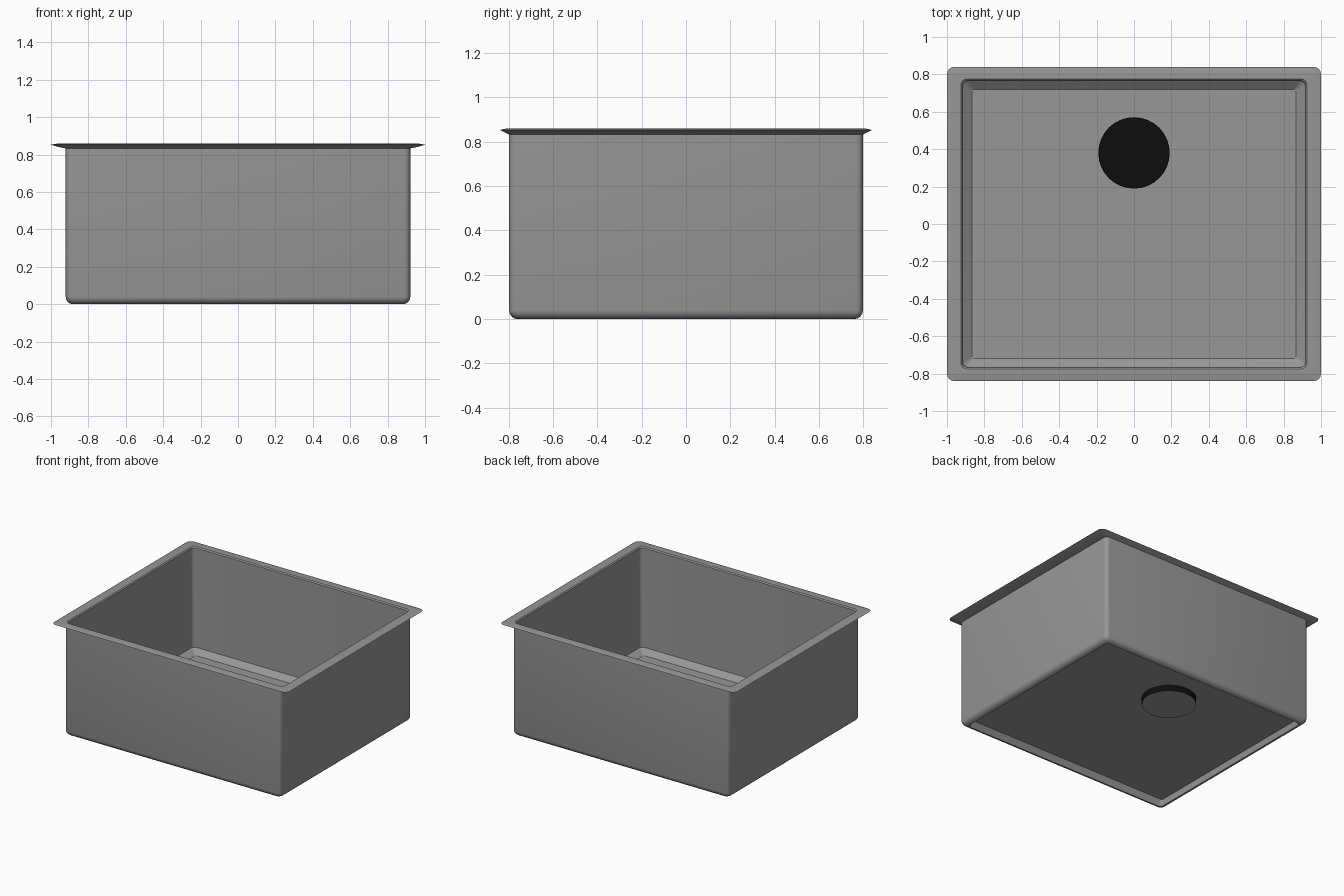
import bpy, bmesh, math

if "Cube" in bpy.data.objects:
    bpy.data.objects.remove(bpy.data.objects["Cube"])


def material(name, rgb):
    m = bpy.data.materials.new(name)
    m.diffuse_color = (*rgb, 1)
    m.use_nodes = True
    m.node_tree.nodes["Principled BSDF"].inputs["Base Color"].default_value = m.diffuse_color
    return m


steel = material("grey steel", (0.31, 0.31, 0.315))
black = material("drain black", (0.004, 0.004, 0.004))


def rounded_ring(bm, hx, hy, r, z, steps=4):
    """Rounded rectangle of vertices, counter-clockwise."""
    ring = []
    for k, (sx, sy) in enumerate([(1, 1), (-1, 1), (-1, -1), (1, -1)]):
        for i in range(steps + 1):
            a = math.pi / 2 * (k + i / steps)
            ring.append(bm.verts.new((sx * (hx - r) + r * math.cos(a),
                                      sy * (hy - r) + r * math.sin(a), z)))
    return ring


def circle_ring(bm, r, z, cx=0.0, cy=0.38, n=32):
    return [bm.verts.new((cx + r * math.cos(2 * math.pi * i / n),
                          cy + r * math.sin(2 * math.pi * i / n), z)) for i in range(n)]


def bridge(bm, a, b):
    n = len(a)
    return [bm.faces.new((a[i], a[(i + 1) % n], b[(i + 1) % n], b[i])) for i in range(n)]


def ring_edges(bm, ring):
    return [bm.edges.get((ring[i], ring[i - 1])) for i in range(len(ring))]


def finish(bm, name, mats):
    bmesh.ops.recalc_face_normals(bm, faces=bm.faces[:])
    me = bpy.data.meshes.new(name)
    bm.to_mesh(me)
    bm.free()
    ob = bpy.data.objects.new(name, me)
    bpy.context.collection.objects.link(ob)
    for m in mats:
        me.materials.append(m)
    bpy.ops.object.select_all(action='DESELECT')
    ob.select_set(True)
    bpy.context.view_layer.objects.active = ob
    bpy.ops.object.shade_smooth_by_angle(angle=math.radians(30))
    return ob


# Sink basin: one section (half x, half y, corner radius, height) swept round
section = [
    (0.865, 0.72, 0.012, 0.05),      # floor edge
    (0.915, 0.765, 0.03, 0.088),     # sloped border of the floor
    (0.918, 0.767, 0.03, 0.85),      # inner wall
    (0.925, 0.775, 0.03, 0.858),     # rim top
    (0.965, 0.812, 0.035, 0.859),
    (1.0, 0.84, 0.04, 0.853),        # rim edge
    (0.965, 0.818, 0.035, 0.842),    # rim underside
    (0.921, 0.798, 0.03, 0.833),
]
for i in range(5):                   # outer wall and rounded bottom edge
    a = math.pi / 2 * i / 4
    d = 0.04 * (1 - math.cos(a))
    section.append((0.921 - d, 0.798 - d, 0.03, 0.04 * (1 - math.sin(a))))
section.append((0.872, 0.735, 0.015, 0.045))   # recess under the floor

bm = bmesh.new()
rings = [rounded_ring(bm, *s) for s in section]
for a, b in zip(rings, rings[1:]):
    bridge(bm, a, b)
hole_top, hole_low = circle_ring(bm, 0.19, 0.05), circle_ring(bm, 0.19, 0.045)
bridge(bm, hole_top, hole_low)
for outer, hole in ((rings[0], hole_top), (rings[-1], hole_low)):
    bmesh.ops.triangle_fill(bm, use_beauty=True, normal=(0, 0, 1),
                            edges=ring_edges(bm, outer) + ring_edges(bm, hole))
finish(bm, "sink_basin", [steel])

# Drain cup: black inside and side, steel cap underneath
bm = bmesh.new()
loops = [circle_ring(bm, r, z) for r, z in
         ((0.187, 0.008), (0.187, 0.051), (0.191, 0.051), (0.191, 0.0))]
for a, b in zip(loops, loops[1:]):
    bridge(bm, a, b)
bm.faces.new(loops[0])
bm.faces.new(loops[-1]).material_index = 1
finish(bm, "drain_cup", [black, steel])
